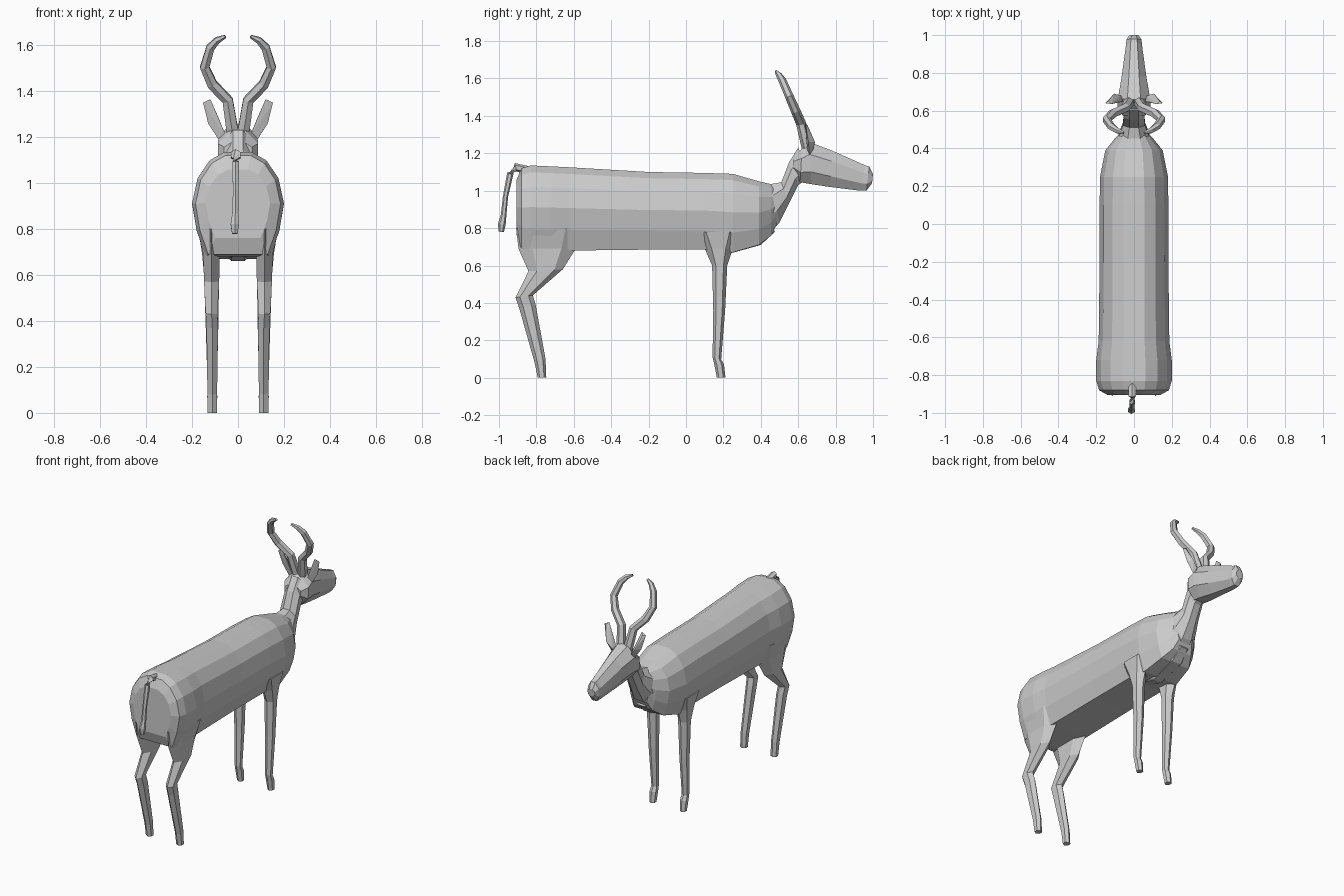
import bpy, bmesh, math
from mathutils import Vector

# Half outline of the barrel-shaped trunk: (across, up) in -1..1
TRUNK_HALF = [(0.3, 1), (0.62, 0.84), (0.88, 0.5), (1, 0.02), (0.9, -0.5), (0.7, -1)]
TRUNK = TRUNK_HALF + [(-u, v) for u, v in reversed(TRUNK_HALF)]


def polygon(n):
    """Regular outline whose flats touch the unit square."""
    k = 1 / math.cos(math.pi / n)
    return [(k * math.cos(2 * math.pi * (i + .5) / n),
             k * math.sin(2 * math.pi * (i + .5) / n)) for i in range(n)]


def finish(name, bm):
    bmesh.ops.recalc_face_normals(bm, faces=bm.faces[:])
    me = bpy.data.meshes.new(name)
    bm.to_mesh(me)
    bm.free()
    ob = bpy.data.objects.new(name, me)
    bpy.context.collection.objects.link(ob)
    return ob


def loft(name, sections, outline, side=1):
    """Skin rings; each ring is (x, y1, z1, y2, z2, half_width) spanning two side-view points."""
    bm = bmesh.new()
    rings = []
    for x, y1, z1, y2, z2, hw in sections:
        rings.append([bm.verts.new((side * (x + u * hw),
                                    (y1 + y2) / 2 + v * (y2 - y1) / 2,
                                    (z1 + z2) / 2 + v * (z2 - z1) / 2)) for u, v in outline])
    n = len(outline)
    for a, b in zip(rings, rings[1:]):
        for i in range(n):
            j = (i + 1) % n
            bm.faces.new((a[i], a[j], b[j], b[i]))
    bm.faces.new(rings[0])
    bm.faces.new(rings[-1])
    return finish(name, bm)


def tube(name, path, n, side=1):
    """Tapered tube through (x, y, z, radius) points."""
    pts = [Vector((side * p[0], p[1], p[2])) for p in path]
    bm = bmesh.new()
    rings = []
    for i, p in enumerate(pts):
        d = (pts[min(i + 1, len(pts) - 1)] - pts[max(i - 1, 0)]).normalized()
        a = d.cross(Vector((0, 1, 0.3))).normalized()
        b = d.cross(a)
        rings.append([bm.verts.new(p + (a * u + b * v) * path[i][3]) for u, v in polygon(n)])
    for a, b in zip(rings, rings[1:]):
        for i in range(n):
            j = (i + 1) % n
            bm.faces.new((a[i], a[j], b[j], b[i]))
    bm.faces.new(rings[0])
    bm.faces.new(rings[-1])
    return finish(name, bm)


# Trunk from rump to chest: (y, bottom, top, half width)
trunk = [(-.905, .76, 1.06, .14), (-.88, .69, 1.12, .185), (-.83, .68, 1.135, .2),
         (-.72, .68, 1.13, .2), (-.62, .68, 1.125, .187), (-.2, .685, 1.10, .182),
         (.1, .685, 1.095, .182), (.25, .67, 1.09, .18), (.39, .71, 1.05, .152),
         (.455, .76, 1.035, .1), (.485, .82, 1.02, .07)]
loft("body", [(0, y, b, y, t, w) for y, b, t, w in trunk], TRUNK)

# Chest keel between the front legs
loft("chest", [(0, .1, .69, .1, .8, .06), (0, .22, .66, .22, .8, .07),
               (0, .40, .71, .36, .85, .08), (0, .475, .78, .42, .9, .06)], polygon(8))

# Neck
loft("neck", [(0, .41, .74, .33, 1.06, .1), (0, .50, .83, .45, 1.035, .08),
              (0, .55, .93, .51, 1.045, .058), (0, .60, 1.03, .55, 1.15, .055),
              (0, .67, 1.08, .60, 1.23, .055)], polygon(8))

# Head from nape to muzzle
loft("head", [(0, .575, 1.10, .575, 1.18, .06), (0, .61, 1.045, .62, 1.225, .088),
              (0, .67, 1.035, .66, 1.26, .085), (0, .77, 1.02, .78, 1.215, .066),
              (0, .93, 1.0, .96, 1.135, .042), (0, .965, 1.0, .98, 1.13, .04),
              (0, .995, 1.04, 1.0, 1.09, .026)], polygon(8))

# Tail
tube("tail", [(-.01, -.85, 1.11, .02), (-.01, -.91, 1.125, .02), (-.01, -.94, 1.09, .015),
              (-.01, -.965, .97, .012), (-.012, -.975, .87, .013),
              (-.014, -.985, .82, .018), (-.014, -.988, .78, .012)], 6)

for s, label in ((1, "right"), (-1, "left")):
    # Front leg with knee and hoof
    loft("front_leg_" + label,
         [(.12, .06, .78, .28, .78, .05), (.118, .11, .69, .24, .69, .038),
          (.115, .145, .6, .215, .6, .033), (.113, .15, .36, .205, .36, .027),
          (.112, .145, .11, .185, .10, .02), (.112, .155, .07, .2, .07, .022),
          (.112, .168, .0, .208, .0, .018)], polygon(6), s)
    # Hind leg with thigh, hock and hoof
    loft("hind_leg_" + label,
         [(.118, -.885, .8, -.58, .8, .06), (.115, -.875, .69, -.61, .69, .036),
          (.115, -.83, .57, -.67, .58, .033), (.115, -.905, .43, -.825, .44, .026),
          (.112, -.885, .37, -.81, .39, .025), (.112, -.805, .08, -.755, .10, .021),
          (.112, -.79, .0, -.75, .0, .02)], polygon(6), s)
    # Lyre-shaped horn
    tube("horn_" + label,
         [(.02, .655, 1.2, .026), (.045, .615, 1.36, .023), (.112, .585, 1.43, .022),
          (.145, .552, 1.505, .02), (.12, .515, 1.59, .018), (.09, .495, 1.622, .014),
          (.055, .482, 1.638, .007)], 6, s)
    # Leaf-shaped ear
    bm = bmesh.new()
    for x, y, z in [(.05, .65, 1.2), (.085, .66, 1.19), (.07, .68, 1.22), (.085, .645, 1.285),
                    (.13, .655, 1.26), (.105, .69, 1.26), (.12, .635, 1.365),
                    (.152, .64, 1.35), (.135, .65, 1.35)]:
        bm.verts.new((s * x, y, z))
    bmesh.ops.convex_hull(bm, input=bm.verts[:])
    finish("ear_" + label, bm)
